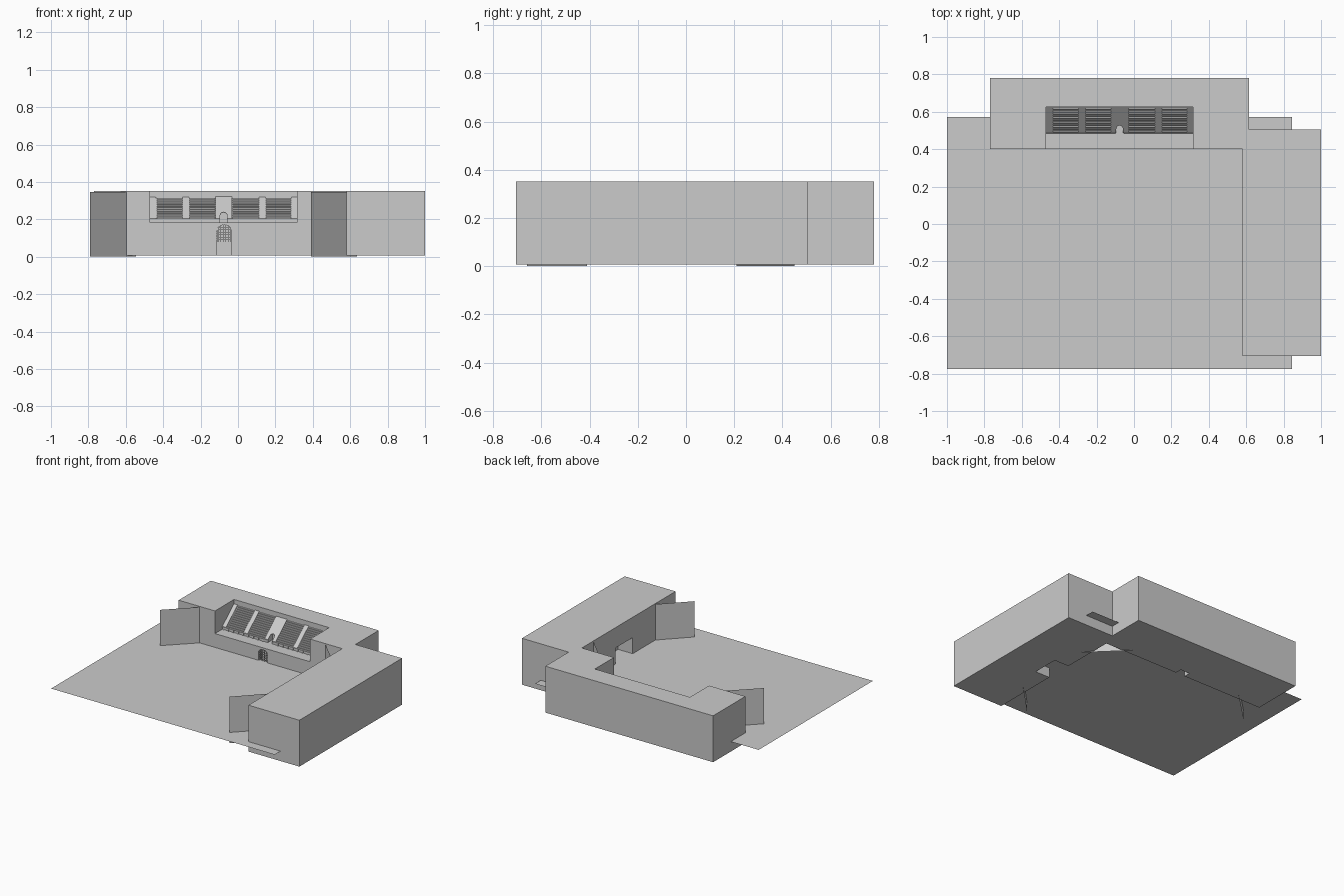
import bpy, bmesh, math

if "Cube" in bpy.data.objects:
    bpy.data.objects.remove(bpy.data.objects["Cube"])


def mesh_object(name, bm):
    bmesh.ops.recalc_face_normals(bm, faces=bm.faces)
    me = bpy.data.meshes.new(name)
    bm.to_mesh(me)
    bm.free()
    ob = bpy.data.objects.new(name, me)
    bpy.context.collection.objects.link(ob)
    return ob


def extrude(name, pts, vec):
    """Planar polygon extruded along vec."""
    bm = bmesh.new()
    f = bm.faces.new([bm.verts.new(p) for p in pts])
    r = bmesh.ops.extrude_face_region(bm, geom=[f], use_keep_orig=True)
    vs = [g for g in r["geom"] if isinstance(g, bmesh.types.BMVert)]
    bmesh.ops.translate(bm, verts=vs, vec=vec)
    return mesh_object(name, bm)


def box(name, x0, x1, y0, y1, z0, z1):
    return extrude(name, [(x0, y0, z0), (x1, y0, z0), (x1, y1, z0), (x0, y1, z0)], (0, 0, z1 - z0))


def sheet(name, pts):
    bm = bmesh.new()
    bm.faces.new([bm.verts.new(p) for p in pts])
    return mesh_object(name, bm)


def arch(name, cx, half, y0, y1, z0, spring, rise):
    pts = [(cx - half, y0, z0), (cx + half, y0, z0)]
    for i in range(13):
        a = math.pi * i / 12
        pts.append((cx + half * math.cos(a), y0, spring + rise * math.sin(a)))
    return extrude(name, pts, (0, y1 - y0, 0))


def cut(ob, cutter):
    m = ob.modifiers.new("cut", "BOOLEAN")
    m.operation = "DIFFERENCE"
    m.solver = "EXACT"
    m.object = cutter
    bpy.context.view_layer.objects.active = ob
    bpy.ops.object.modifier_apply(modifier=m.name)
    bpy.data.objects.remove(cutter, do_unlink=True)


# courtyard ground
sheet("courtyard_ground", [(-1, -.775, .08), (.845, -.775, .08), (.845, .572, .08), (-1, .572, .08)])

# L-shaped building with stand recess, front doorway and side opening
outline = [(-.77, .40), (.58, .40), (.58, -.705), (1, -.705), (1, .505), (.615, .505), (.615, .78), (-.77, .78)]
building = extrude("building", [(x, y, .006) for x, y in outline], (0, 0, .346))
cut(building, box("recess_cutter", -.47, .315, .3, .625, .183, .5))
cut(building, arch("door_cutter", -.073, .038, .3, .45, -.1, .14, .03))
cut(building, box("side_cutter", .5, .70, -.20, 0, -.1, .2))

# diagonal wall panels at the corners
for name, a, b in (("left_wall_panel", (-.79, .21), (-.545, .45)),
                   ("right_wall_panel", (.39, -.66), (.635, -.41)),
                   ("corner_wall_panel", (.635, .21), (.39, .45))):
    sheet(name, [(*a, 0), (*b, 0), (*b, .347), (*a, .347)])

# sloping stand with tunnel
Y0, Y1, Z0, Z1 = .487, .624, .204, .32
slope = (Z1 - Z0) / (Y1 - Y0)


def ramp(name, x0, x1, lift):
    prof = [(Y0, .183), (Y1, .183), (Y1, Z1 + lift), (Y0, Z0 + lift)]
    return extrude(name, [(x0, y, z) for y, z in prof], (x1 - x0, 0, 0))


ramp("stand_slope", -.47, .315, -.006)
for i, (x0, x1) in enumerate([(-.47, -.44), (-.296, -.262), (.113, .147), (.285, .315)]):
    ramp(f"aisle_{i}", x0, x1, 0)
centre = ramp("centre_aisle", -.121, -.031, .001)
stand = bpy.data.objects["stand_slope"]
for ob in (centre, stand):
    cut(ob, arch("tunnel_cutter", -.077, .018, .4, .545, .17, .222, .016))

# seat rows
for s, (x0, x1) in enumerate([(-.434, -.298), (-.26, -.123), (-.029, .111), (.149, .283)]):
    for r in range(11):
        y = Y0 + .006 + r * .0119
        z = Z0 + (y - Y0) * slope
        box(f"seat_{s}_{r}", x0, x1, y, y + .007, z - .004, z + .003)

# front parapet posts of the stand
box("parapet_rail", -.47, -.1, .482, .487, .199, .204)
box("parapet_rail", -.054, .315, .482, .487, .199, .204)
for i in range(20):
    x = -.467 + i * .0408
    if not -.105 < x < -.05:
        box(f"parapet_post_{i}", x, x + .012, .482, .487, .183, .2)

# doorway grille
for i in range(6):
    x = -.107 + i * .0136
    top = .14 + .03 * math.sqrt(max(0, 1 - ((x + .073) / .038) ** 2))
    box(f"grille_bar_{i}", x - .0015, x + .0015, .405, .409, .08, top)
for i in range(6):
    z = .09 + i * .0135
    h = .038 * math.sqrt(max(0, 1 - (max(0, z - .14) / .03) ** 2))
    box(f"grille_cross_{i}", -.073 - h, -.073 + h, .405, .409, z - .0015, z + .0015)
